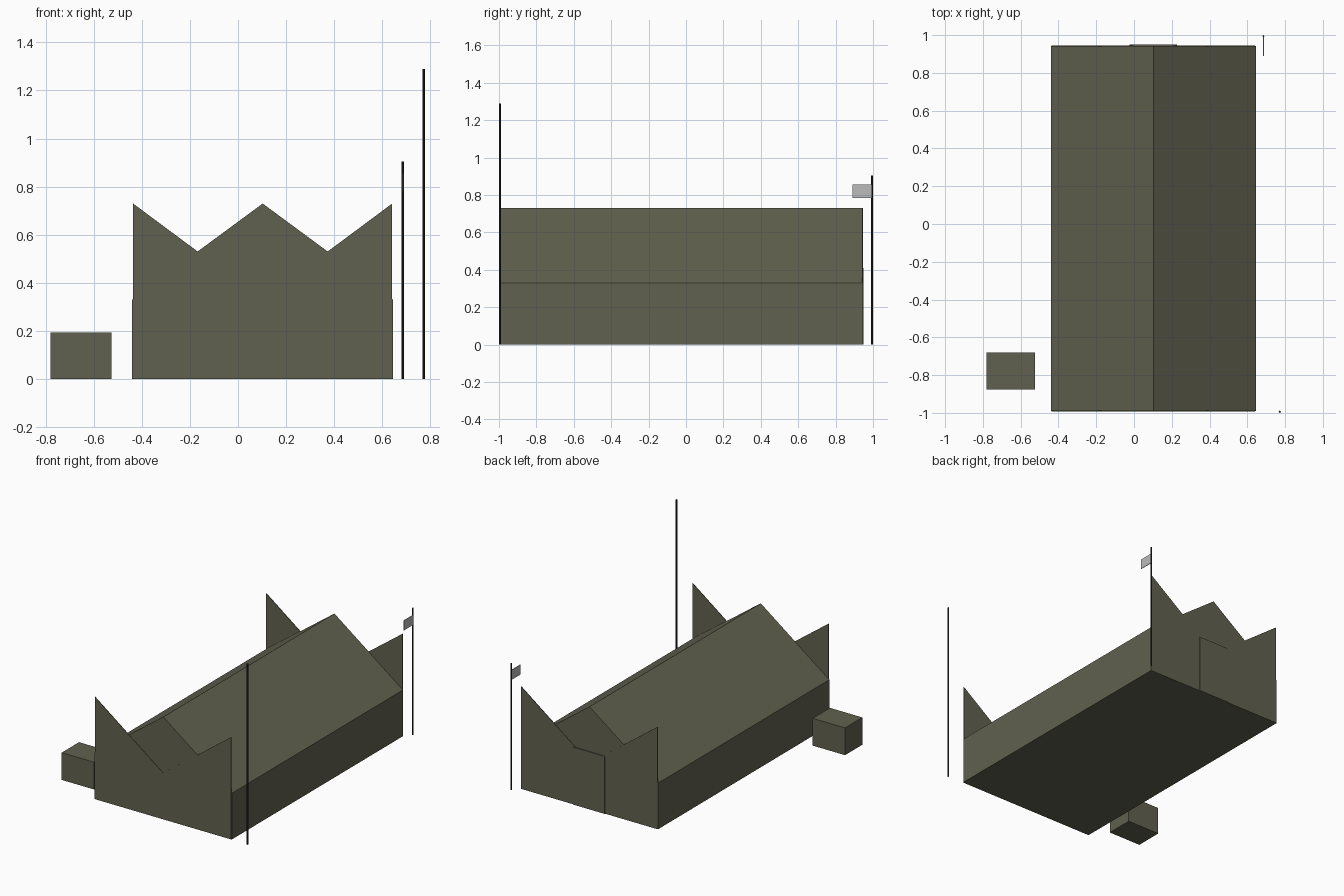
import bpy
import bmesh
from mathutils import Vector

if "Cube" in bpy.data.objects:
    bpy.data.objects.remove(bpy.data.objects["Cube"], do_unlink=True)


def make_material(name, colour):
    mat = bpy.data.materials.new(name)
    mat.use_nodes = True
    mat.diffuse_color = (*colour, 1)
    mat.node_tree.nodes["Principled BSDF"].inputs["Base Color"].default_value = (*colour, 1)
    return mat


olive = make_material("olive drab", (0.12, 0.12, 0.08))
dark = make_material("dark metal", (0.02, 0.02, 0.02))
grey = make_material("flag grey", (0.5, 0.5, 0.5))


def finish(name, bm, mat):
    bmesh.ops.recalc_face_normals(bm, faces=bm.faces)
    mesh = bpy.data.meshes.new(name)
    bm.to_mesh(mesh)
    bm.free()
    mesh.materials.append(mat)
    obj = bpy.data.objects.new(name, mesh)
    bpy.context.collection.objects.link(obj)
    return obj


def prism(name, profile, y0, y1, mat):
    """Extrude an x-z profile along y."""
    bm = bmesh.new()
    face = bm.faces.new([bm.verts.new((x, y0, z)) for x, z in profile])
    grown = bmesh.ops.extrude_face_region(bm, geom=[face])["geom"]
    verts = [v for v in grown if isinstance(v, bmesh.types.BMVert)]
    bmesh.ops.translate(bm, verts=verts, vec=Vector((0, y1 - y0, 0)))
    return finish(name, bm, mat)


def box(name, x0, x1, y0, y1, z0, z1, mat):
    return prism(name, [(x0, z0), (x1, z0), (x1, z1), (x0, z1)], y0, y1, mat)


def pole(name, x, y, radius, height):
    bm = bmesh.new()
    bmesh.ops.create_cone(bm, cap_ends=True, segments=8, radius1=radius,
                          radius2=radius, depth=height)
    bmesh.ops.translate(bm, verts=bm.verts, vec=Vector((x, y, height / 2)))
    return finish(name, bm, dark)


# Main hall: walls and gabled roof in one closed shell
left, right, front, back = -0.44, 0.645, -0.99, 0.942
mid = (left + right) / 2
eave, ridge = 0.33, 0.73
prism("hall", [(left, 0), (right, 0), (right, eave), (mid, ridge), (left, eave)],
      front, back, olive)

# Thin end walls with a deep V notch, standing just proud of the gables
inset = 0.004
notched = [(left + inset, 0), (right - inset, 0), (right - inset, ridge),
           (mid, eave), (left + inset, ridge)]
for name, y in (("front_end_wall", front - 0.003), ("back_end_wall", back - 0.002)):
    prism(name, notched, y, y + 0.005, olive)

# Back door panel
box("back_door", mid - 0.125, mid + 0.125, back, back + 0.007, 0, 0.41, olive)

# Small outbuilding
box("outbuilding", -0.78, -0.525, -0.875, -0.68, 0, 0.195, olive)

# Mast and flagpole with flag
pole("tall_mast", 0.772, -0.994, 0.006, 1.29)
pole("flagpole", 0.685, 0.995, 0.005, 0.905)
box("flag", 0.683, 0.687, 0.89, 0.995, 0.785, 0.855, grey)
